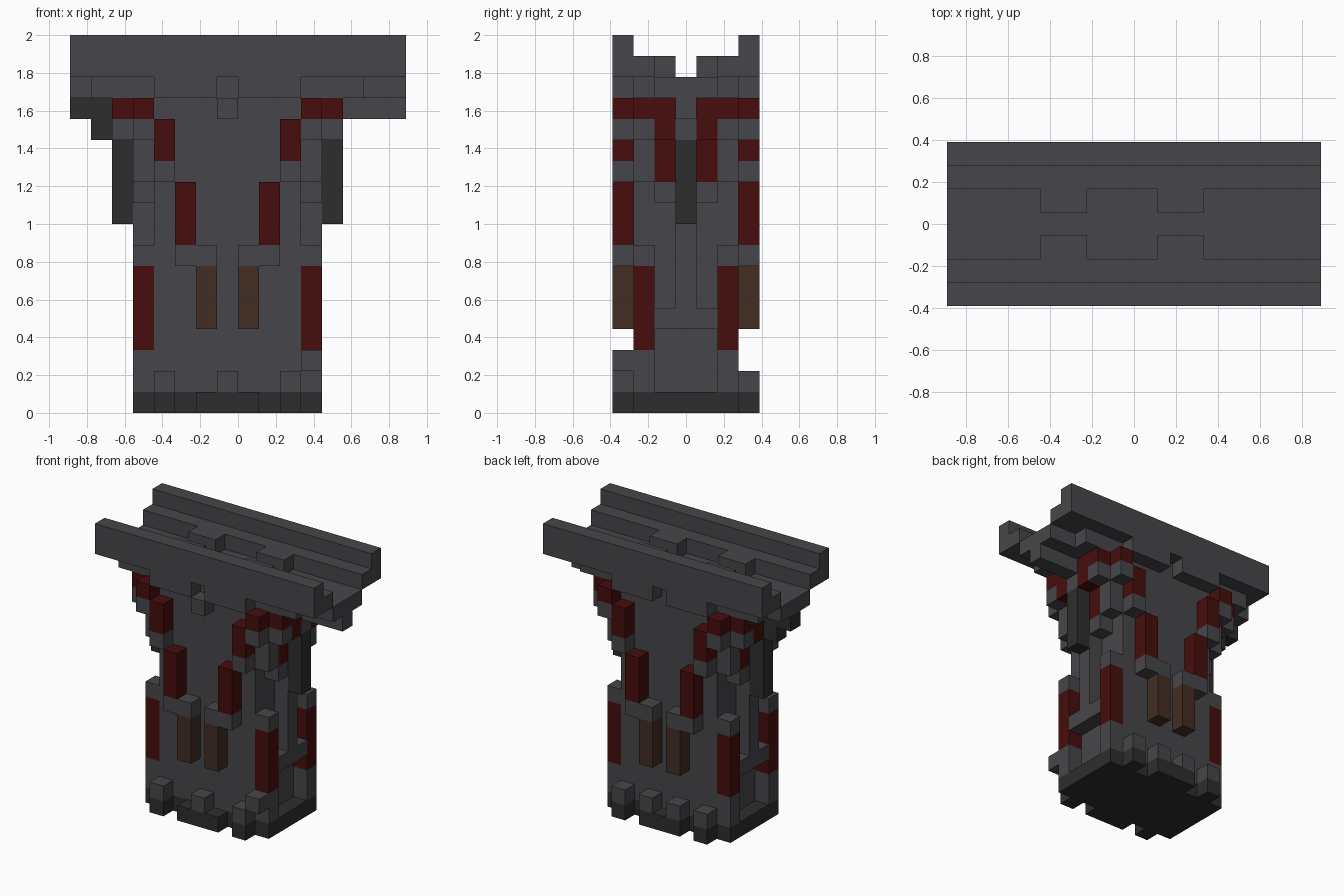
import bpy
import bmesh
from mathutils import Vector

cube = bpy.data.objects.get("Cube")
if cube:
    bpy.data.objects.remove(cube)

UNIT = 1 / 9
cells = {}      # grid cell -> part name
part_mat = {}   # part name -> material


def material(name, rgb):
    m = bpy.data.materials.new(name)
    m.use_nodes = True
    m.diffuse_color = (*rgb, 1)
    bsdf = m.node_tree.nodes["Principled BSDF"]
    bsdf.inputs["Base Color"].default_value = (*rgb, 1)
    bsdf.inputs["Roughness"].default_value = 0.9
    return m


STONE = material("grey stone", (0.062, 0.062, 0.07))
DARK = material("dark stone", (0.027, 0.027, 0.027))
RED = material("deep red", (0.062, 0.004, 0.004))
WOOD = material("brown wood", (0.054, 0.027, 0.017))


def block(part, mat, xs, ys, zs, sides=False, ends=False):
    """Fill an inclusive block range; mirror it left-right and/or front-back."""
    part_mat[part] = mat
    for i in range(xs[0], xs[1] + 1):
        for j in range(ys[0], ys[1] + 1):
            for k in range(zs[0], zs[1] + 1):
                for x in {i, 14 - i} if sides else {i}:
                    for y in {j, 6 - j} if ends else {j}:
                        if 0 <= x <= 15:
                            cells[x, y, k] = part


def four(part, mat, i, j, zs):
    block(part, mat, (i, i), (j, j), zs, sides=True, ends=True)


# Tower core and footing
block("tower_core", STONE, (4, 10), (1, 5), (1, 15))
block("footing", DARK, (3, 11), (1, 5), (0, 0))
block("footing", DARK, (6, 8), (0, 0), (0, 0), ends=True)
four("footing", DARK, 10, 0, (0, 0))
four("footing_stones", STONE, 10, 0, (1, 1))
block("footing_stones", STONE, (7, 7), (0, 0), (1, 1))
block("footing_stones", STONE, (8, 8), (6, 6), (1, 1), sides=True)
block("loose_stone", STONE, (11, 11), (0, 0), (2, 2))

# Corner pillars with red banners
four("corner_pillars", STONE, 11, 1, (1, 7))
four("corner_banners", RED, 11, 1, (3, 6))

# Side buttresses
block("side_ledges", STONE, (11, 11), (2, 4), (4, 4), sides=True)
block("side_ribs", STONE, (11, 11), (3, 3), (5, 13), sides=True)
block("side_brackets", DARK, (12, 12), (3, 3), (9, 12), sides=True)
block("bracket_caps", STONE, (12, 12), (3, 3), (13, 14), sides=True)
block("right_bracket_arm", DARK, (1, 1), (3, 3), (13, 14))
block("right_bracket_arm", DARK, (0, 0), (3, 3), (14, 14))
block("left_bracket_arm", STONE, (13, 15), (3, 3), (14, 14))

# Wooden shutters and red columns on the front and back
four("shutters", WOOD, 8, 0, (4, 6))
block("shutter_lintels", STONE, (8, 9), (0, 0), (7, 7), sides=True, ends=True)
four("lower_red_columns", RED, 9, 0, (8, 10))
four("upper_column_feet", STONE, 10, 0, (11, 11))
four("upper_red_columns", RED, 10, 0, (12, 13))

# Stepped corbels beneath the deck
block("corbel_core", STONE, (11, 11), (1, 5), (13, 14), sides=True)
four("corbels", STONE, 11, 0, (13, 13))
four("corbels", STONE, 12, 1, (13, 13))
four("corbels", STONE, 11, 1, (11, 12))
four("corbels", STONE, 11, 2, (10, 10))
four("side_red_trim", RED, 11, 2, (11, 12))
four("side_red_trim", RED, 12, 2, (13, 14))
four("corner_red_trim", RED, 12, 1, (14, 14))
four("corner_red_trim", RED, 11, 0, (14, 14))
block("front_corbel_stone", STONE, (7, 7), (0, 0), (14, 14))

# Deck, steps and parapets
block("deck", STONE, (0, 15), (2, 4), (15, 15))
block("deck", STONE, (1, 13), (1, 5), (15, 15))
block("deck_lip", STONE, (8, 10), (0, 0), (15, 15), sides=True, ends=True)
block("deck_steps", STONE, (0, 15), (1, 1), (16, 16), ends=True)
block("deck_steps", STONE, (9, 10), (2, 2), (16, 16), sides=True, ends=True)
block("parapets", STONE, (0, 15), (0, 0), (16, 17), ends=True)


def build(part):
    """Make a mesh from the exposed block faces of one part."""
    bm = bmesh.new()
    for cell, owner in cells.items():
        if owner != part:
            continue
        centre = Vector(cell) + Vector((0.5, 0.5, 0.5))
        for axis in range(3):
            for sign in (-1, 1):
                n, u, v = Vector(), Vector(), Vector()
                n[axis] = sign
                if tuple(int(c) for c in Vector(cell) + n) in cells:
                    continue
                u[(axis + 1) % 3] = 0.5
                v[(axis + 2) % 3] = 0.5 * sign
                mid = centre + n / 2
                corners = (mid - u - v, mid + u - v, mid + u + v, mid - u + v)
                bm.faces.new([bm.verts.new((c - Vector((8, 3.5, 0))) * UNIT)
                              for c in corners])
    bmesh.ops.remove_doubles(bm, verts=bm.verts, dist=0.001)
    bmesh.ops.dissolve_limit(bm, angle_limit=0.01, verts=bm.verts, edges=bm.edges)
    mesh = bpy.data.meshes.new(part)
    bm.to_mesh(mesh)
    bm.free()
    mesh.materials.append(part_mat[part])
    bpy.context.collection.objects.link(bpy.data.objects.new(part, mesh))


for name in part_mat:
    build(name)
